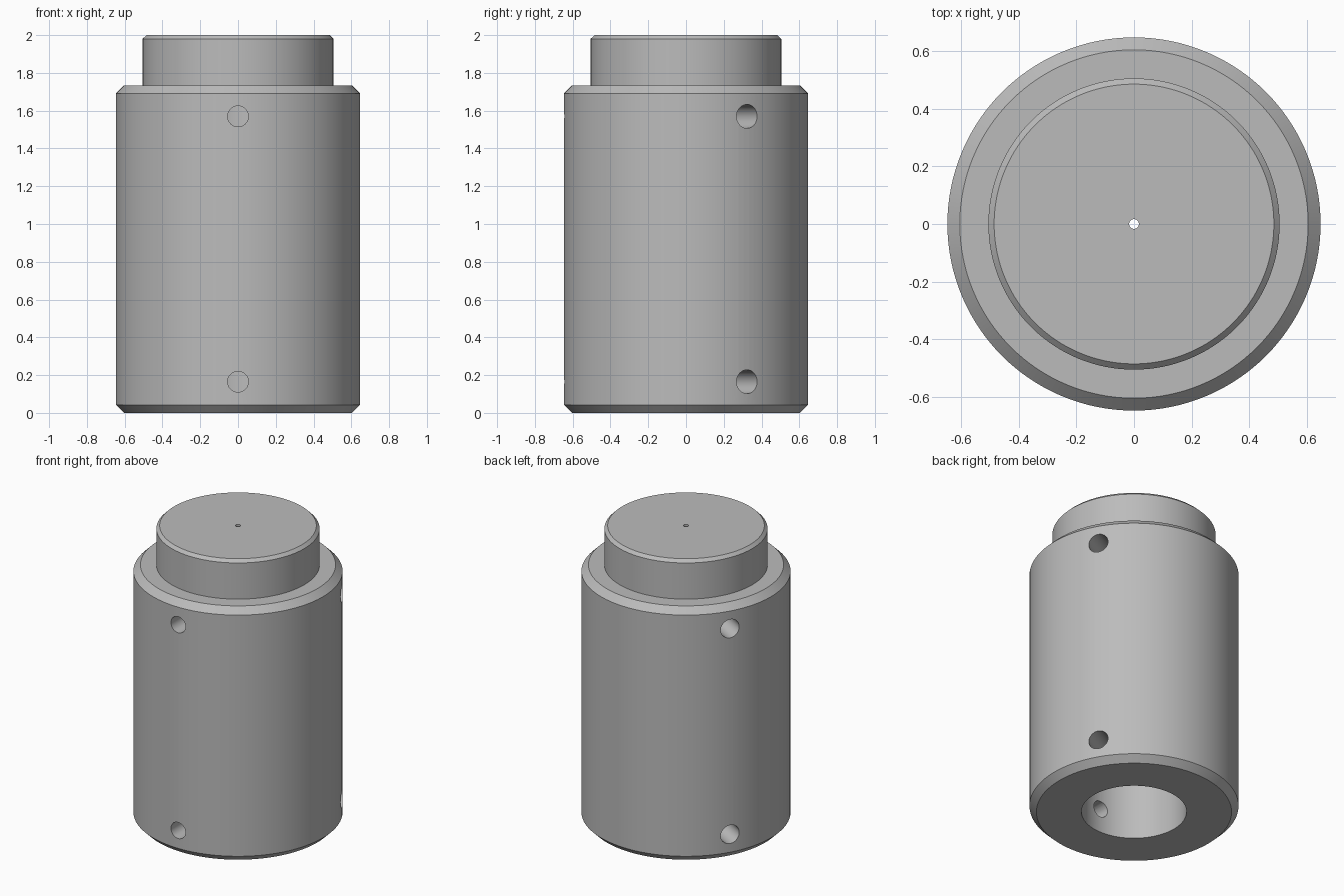
import bpy, bmesh, math
from mathutils import Matrix, Vector

cube = bpy.data.objects.get("Cube")
if cube:
    bpy.data.objects.remove(cube, do_unlink=True)

GREY = (0.5, 0.5, 0.5, 1)
metal = bpy.data.materials.new("machined grey")
metal.use_nodes = True
metal.diffuse_color = GREY
metal.node_tree.nodes["Principled BSDF"].inputs["Base Color"].default_value = GREY


def add_object(name, bm):
    bmesh.ops.recalc_face_normals(bm, faces=bm.faces)
    mesh = bpy.data.meshes.new(name)
    bm.to_mesh(mesh)
    bm.free()
    mesh.materials.append(metal)
    ob = bpy.data.objects.new(name, mesh)
    bpy.context.collection.objects.link(ob)
    return ob


def lathe(name, profile, steps=128):
    """Revolve a closed (radius, height) outline around z."""
    bm = bmesh.new()
    verts = [bm.verts.new((r, 0, z)) for r, z in profile]
    edges = [bm.edges.new((a, b)) for a, b in zip(verts, verts[1:] + verts[:1])]
    bmesh.ops.spin(bm, geom=verts + edges, cent=(0, 0, 0), axis=(0, 0, 1),
                   angle=math.tau, steps=steps, use_merge=True)
    bmesh.ops.remove_doubles(bm, verts=bm.verts, dist=1e-5)
    return add_object(name, bm)


# Chamfered sleeve with stepped top boss, blind bore and pin-sized vent
R, BOSS, BORE, VENT = 0.647, 0.505, 0.325, 0.017
SHOULDER, TOP, CH = 1.733, 2.0, 0.043
sleeve = lathe("coupling_sleeve", [
    (BORE, 0), (R - CH, 0), (R, CH), (R, SHOULDER - CH), (R - CH, SHOULDER),
    (BOSS, SHOULDER), (BOSS, TOP - 0.02), (BOSS - 0.02, TOP),
    (VENT, TOP), (VENT, SHOULDER), (BORE, SHOULDER)])

# Radial set-screw holes: three around, at both ends of the sleeve
bm = bmesh.new()
for degrees, radius in ((-90, 0.055), (30, 0.063), (150, 0.063)):
    a = math.radians(degrees)
    out = Vector((math.cos(a), math.sin(a), 0))
    turn = out.to_track_quat('Z', 'Y').to_matrix().to_4x4()
    for z in (0.165, SHOULDER - 0.163):
        place = Matrix.Translation(out * 0.5 + Vector((0, 0, z))) @ turn
        bmesh.ops.create_cone(bm, cap_ends=True, segments=40, radius1=radius,
                              radius2=radius, depth=0.5, matrix=place)
cutter = add_object("screw_hole_cutter", bm)
cutter.hide_render = True
cutter.hide_viewport = True

cut = sleeve.modifiers.new("screw_holes", 'BOOLEAN')
cut.object = cutter
cut.operation = 'DIFFERENCE'
cut.solver = 'EXACT'

# Apply the cut, drop the helper and shade the round walls smooth
bpy.context.view_layer.objects.active = sleeve
sleeve.select_set(True)
bpy.ops.object.modifier_apply(modifier=cut.name)
bpy.data.objects.remove(cutter, do_unlink=True)
bpy.ops.object.shade_smooth_by_angle(angle=math.radians(30))
